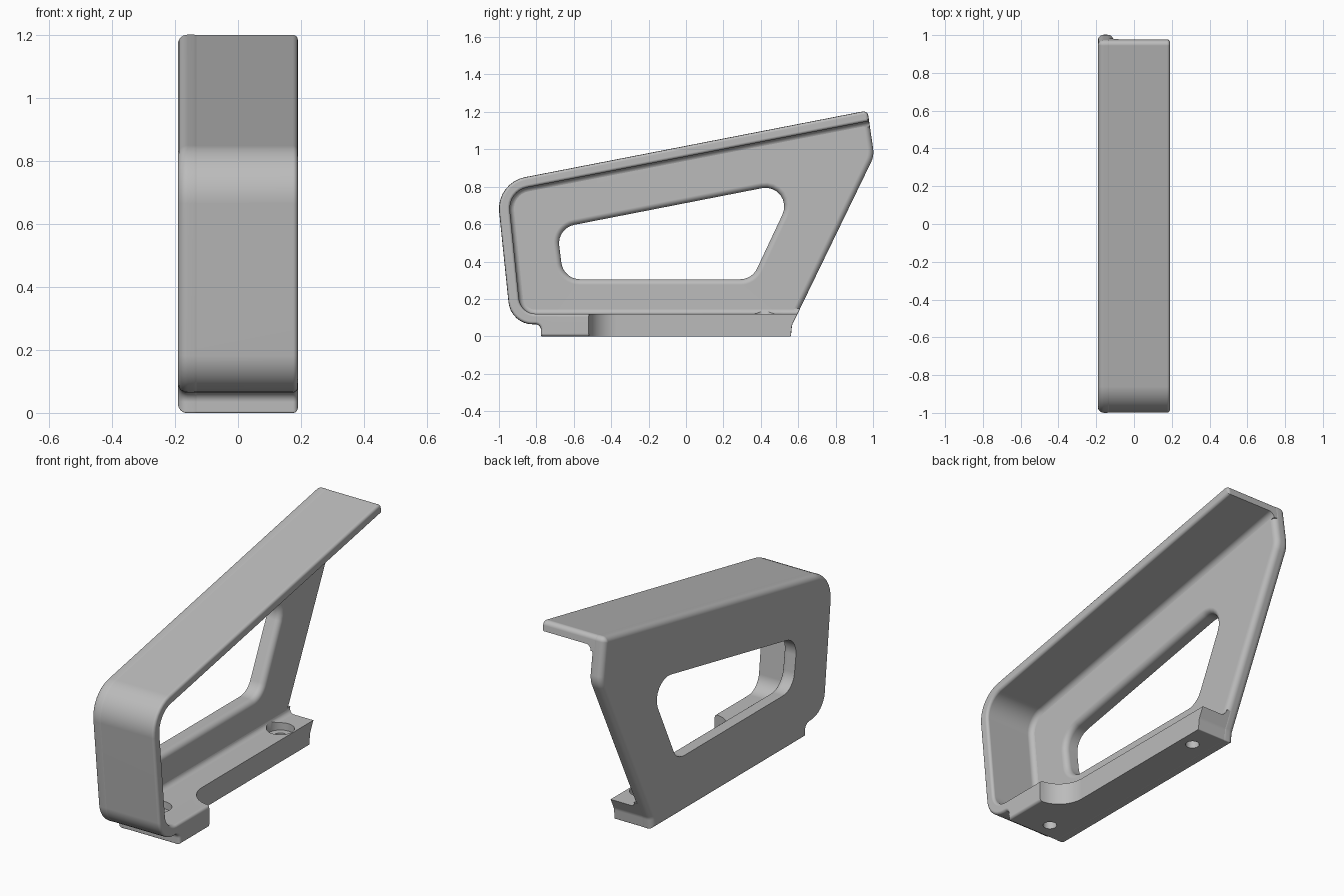
import bpy, bmesh, math
from mathutils import Vector, Matrix

cube = bpy.data.objects.get("Cube")
if cube:
    bpy.data.objects.remove(cube, do_unlink=True)

grey = bpy.data.materials.new("satin grey")
grey.use_nodes = True
grey.diffuse_color = (0.5, 0.5, 0.5, 1)
grey.node_tree.nodes["Principled BSDF"].inputs["Base Color"].default_value = (0.5, 0.5, 0.5, 1)


def rounded_loop(corners, inset, steps=8):
    """Counter-clockwise polygon (u, v, radius), inset, with rounded corners."""
    pts = [Vector(c[:2]) for c in corners]
    loop = []
    for i, p in enumerate(pts):
        t1 = (p - pts[i - 1]).normalized()
        t2 = (pts[(i + 1) % len(pts)] - p).normalized()
        n1, n2 = Vector((-t1.y, t1.x)), Vector((-t2.y, t2.x))
        q = p + (n1 + n2) * (inset / (1 + n1.dot(n2)))
        turn = math.copysign(1, t1.cross(t2))
        r = max(corners[i][2] - inset * turn, 0.001)
        angle = math.acos(max(-1, min(1, t1.dot(t2))))
        centre = q - t1 * (r * math.tan(angle / 2)) + n1 * (turn * r)
        for k in range(steps + 1):
            spoke = Matrix.Rotation(turn * angle * k / steps, 2) @ (-n1 * turn * r)
            loop.append(centre + spoke)
    return loop


def quarter(w0, d0, w1, d1, flat_first, steps=6):
    """Quarter-round rings (level, inset); flat_first leaves along the inset."""
    rings = []
    for k in range(steps + 1):
        a = math.pi / 2 * k / steps
        s, c = math.sin(a), 1 - math.cos(a)
        fw, fd = (c, s) if flat_first else (s, c)
        rings.append((w0 + (w1 - w0) * fw, d0 + (d1 - d0) * fd))
    return rings


def prism(name, corners, rings, upright=False):
    """Loft a rounded outline through rings, along x or (upright) along z."""
    bm = bmesh.new()
    loops = []
    for level, inset in rings:
        loops.append([bm.verts.new((p.x, p.y, level) if upright else (level, p.x, p.y))
                      for p in rounded_loop(corners, inset)])
    for a, b in zip(loops, loops[1:]):
        for i in range(len(a)):
            j = (i + 1) % len(a)
            bm.faces.new((a[i], a[j], b[j], b[i]))
    bm.faces.new(loops[0][::-1])
    bm.faces.new(loops[-1])
    bmesh.ops.recalc_face_normals(bm, faces=bm.faces)
    mesh = bpy.data.meshes.new(name)
    bm.to_mesh(mesh)
    bm.free()
    mesh.materials.append(grey)
    obj = bpy.data.objects.new(name, mesh)
    bpy.context.collection.objects.link(obj)
    return obj


def activate(obj):
    bpy.ops.object.select_all(action="DESELECT")
    obj.select_set(True)
    bpy.context.view_layer.objects.active = obj


def cut(obj, cutter):
    cutter.hide_render = True
    mod = obj.modifiers.new("cut", "BOOLEAN")
    mod.operation, mod.solver, mod.object = "DIFFERENCE", "EXACT", cutter
    activate(obj)
    bpy.ops.object.modifier_apply(modifier=mod.name)
    bpy.data.objects.remove(cutter, do_unlink=True)


def finish(obj):
    activate(obj)
    bpy.ops.object.shade_smooth_by_angle(angle=math.radians(35))
    mod = obj.modifiers.new("even shading", "WEIGHTED_NORMAL")
    mod.keep_sharp = True
    bpy.ops.object.modifier_apply(modifier=mod.name)


def bore(obj, x, y, radius, z0, z1):
    bpy.ops.mesh.primitive_cylinder_add(vertices=40, radius=radius, depth=z1 - z0,
                                        location=(x, y, (z0 + z1) / 2))
    cut(obj, bpy.context.object)


HALF, FACE, ROUND, EDGE = 0.19, -0.11, 0.03, 0.015

# Side outline (y, z, corner radius)
outline = [(-0.775, 0, 0.005), (0.56, 0, 0.005), (0.566, 0.06, 0.05),
           (1.005, 0.965, 0.12), (0.97, 1.206, 0.025), (-1.014, 0.82, 0.17),
           (-0.936, 0.065, 0.13), (-0.775, 0.065, 0.03)]
cavity = [(-0.885, 0.12, 0.09), (1.3, 0.12, 0.01), (1.3, 1.213, 0.01),
          (-0.952, 0.776, 0.115)]
window = [(-0.655, 0.305, 0.1), (0.353, 0.305, 0.1), (0.6, 0.83, 0.1),
          (-0.69, 0.578, 0.1)]

# Rim: wraps the top and front and runs into the base
rim = prism("rim_and_base", outline,
            quarter(-HALF, ROUND, ROUND - HALF, 0, True)
            + quarter(HALF - EDGE, 0, HALF, EDGE, False))
cut(rim, prism("cavity_cutter", cavity,
               [(-0.3, ROUND)] + quarter(FACE, ROUND, FACE + ROUND, 0, True)
               + quarter(HALF - EDGE, 0, HALF, -EDGE, False) + [(0.3, -EDGE)]))

# Base narrows behind the front tab
strip = [(0.04, -0.52, 0.15), (0.5, -0.52, 0.01), (0.5, 0.8, 0.01), (0.04, 0.8, 0.01)]
cut(rim, prism("strip_cutter", strip, [(-0.1, 0), (0.25, 0)], upright=True))

# Counterbored screw holes
for x, y in ((-0.01, -0.68), (-0.037, 0.42)):
    bore(rim, x, y, 0.07, 0.08, 0.2)
    bore(rim, x, y, 0.035, -0.1, 0.1)
finish(rim)

# Side plate with softened edges and a rounded window
skin = 0.001
plate = prism("side_plate", outline,
              quarter(-HALF - skin, ROUND - skin, ROUND - HALF, -skin, True)
              + quarter(FACE - ROUND, -skin, FACE + skin, ROUND, False))
cut(plate, prism("window_cutter", window,
                 [(-0.3, 0)] + quarter(FACE - ROUND, 0, FACE + skin, -ROUND, False)
                 + [(0.1, -ROUND)]))
finish(plate)
